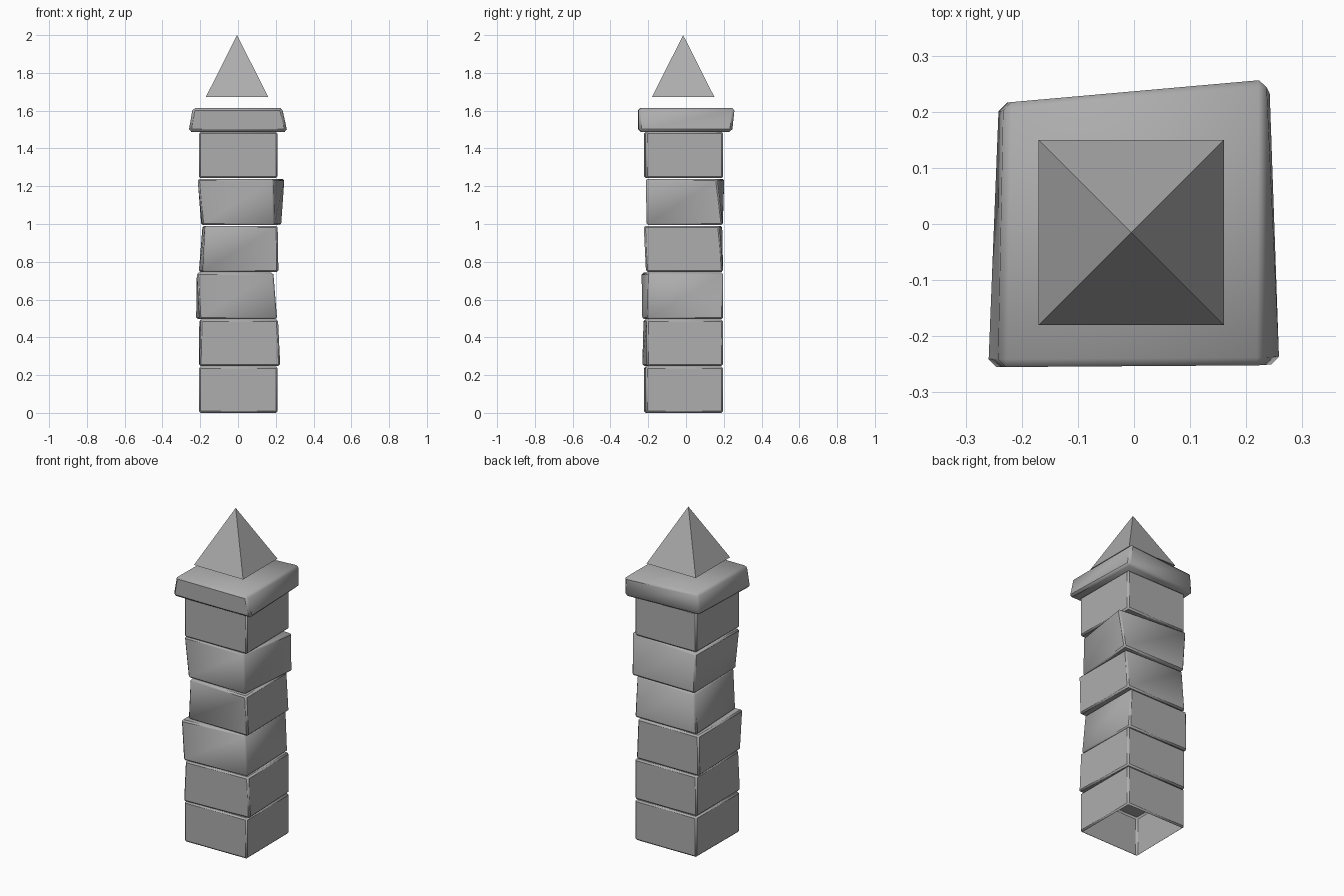
import bpy, bmesh
from math import radians

if "Cube" in bpy.data.objects:
    bpy.data.objects.remove(bpy.data.objects["Cube"])

# Dark grey stone
stone = bpy.data.materials.new("stone")
stone.diffuse_color = (0.42, 0.42, 0.42, 1)
stone.use_nodes = True
stone.node_tree.nodes["Principled BSDF"].inputs["Base Color"].default_value = stone.diffuse_color


def block(name, z0, z1, bottom, top, bevel, open_bottom=False):
    """Chamfered stone from four bottom and four top corners (FL, FR, BR, BL)."""
    bm = bmesh.new()
    lo = [bm.verts.new((x, y, z0)) for x, y in bottom]
    hi = [bm.verts.new((x, y, z1)) for x, y in top]
    bm.faces.new(lo[::-1])
    bm.faces.new(hi)
    for i in range(4):
        j = (i + 1) % 4
        bm.faces.new((lo[i], lo[j], hi[j], hi[i]))
    bmesh.ops.bevel(bm, geom=bm.edges[:], offset=bevel, segments=1,
                    profile=0.5, affect='EDGES')
    bmesh.ops.recalc_face_normals(bm, faces=bm.faces[:])
    if open_bottom:
        under = [f for f in bm.faces if f.normal.z < -0.95]
        bmesh.ops.delete(bm, geom=under, context='FACES')
    mesh = bpy.data.meshes.new(name)
    bm.to_mesh(mesh)
    bm.free()
    mesh.materials.append(stone)
    obj = bpy.data.objects.new(name, mesh)
    bpy.context.collection.objects.link(obj)
    bpy.ops.object.select_all(action='DESELECT')
    obj.select_set(True)
    bpy.context.view_layer.objects.active = obj
    bpy.ops.object.shade_smooth_by_angle(angle=radians(44))
    return obj


# Column stones: crooked corners, bottom then top
plain = [(-.207, -.222), (.209, -.214), (.207, .197), (-.203, .192)]
stones = [
    (plain, plain),
    ([(-.205, -.232), (.224, -.208), (.207, .197), (-.207, .192)],
     [(-.198, -.225), (.212, -.208), (.207, .197), (-.205, .192)]),
    ([(-.205, -.232), (.207, -.205), (.197, .197), (-.222, .192)],
     [(-.218, -.236), (.187, -.200), (.187, .197), (-.218, .192)]),
    ([(-.188, -.210), (.214, -.212), (.207, .197), (-.208, .192)],
     [(-.175, -.212), (.210, -.224), (.207, .177), (-.188, .192)]),
    ([(-.190, -.208), (.194, -.208), (.229, .195), (-.195, .195)],
     [(-.214, -.213), (.187, -.213), (.247, .165), (-.205, .203)]),
    (plain, plain),
]
for i, (bottom, top) in enumerate(stones):
    z = i * 0.2485
    block(f"column_stone_{i + 1}", z, z + 0.245, bottom, top, 0.009, i == 0)

# Overhanging cap slab
block("cap_slab", 1.488, 1.615,
      [(-.262, -.255), (.262, -.250), (.242, .245), (-.242, .215)],
      [(-.240, -.255), (.233, -.252), (.236, .259), (-.232, .216)], 0.014)

# Floating pyramid finial
bpy.ops.mesh.primitive_cone_add(vertices=4, radius1=0.165 * 2 ** 0.5, depth=0.327,
                                location=(-.005, -.015, 1.8365),
                                rotation=(0, 0, radians(45)))
finial = bpy.context.object
finial.name = "pyramid_finial"
finial.data.materials.append(stone)
